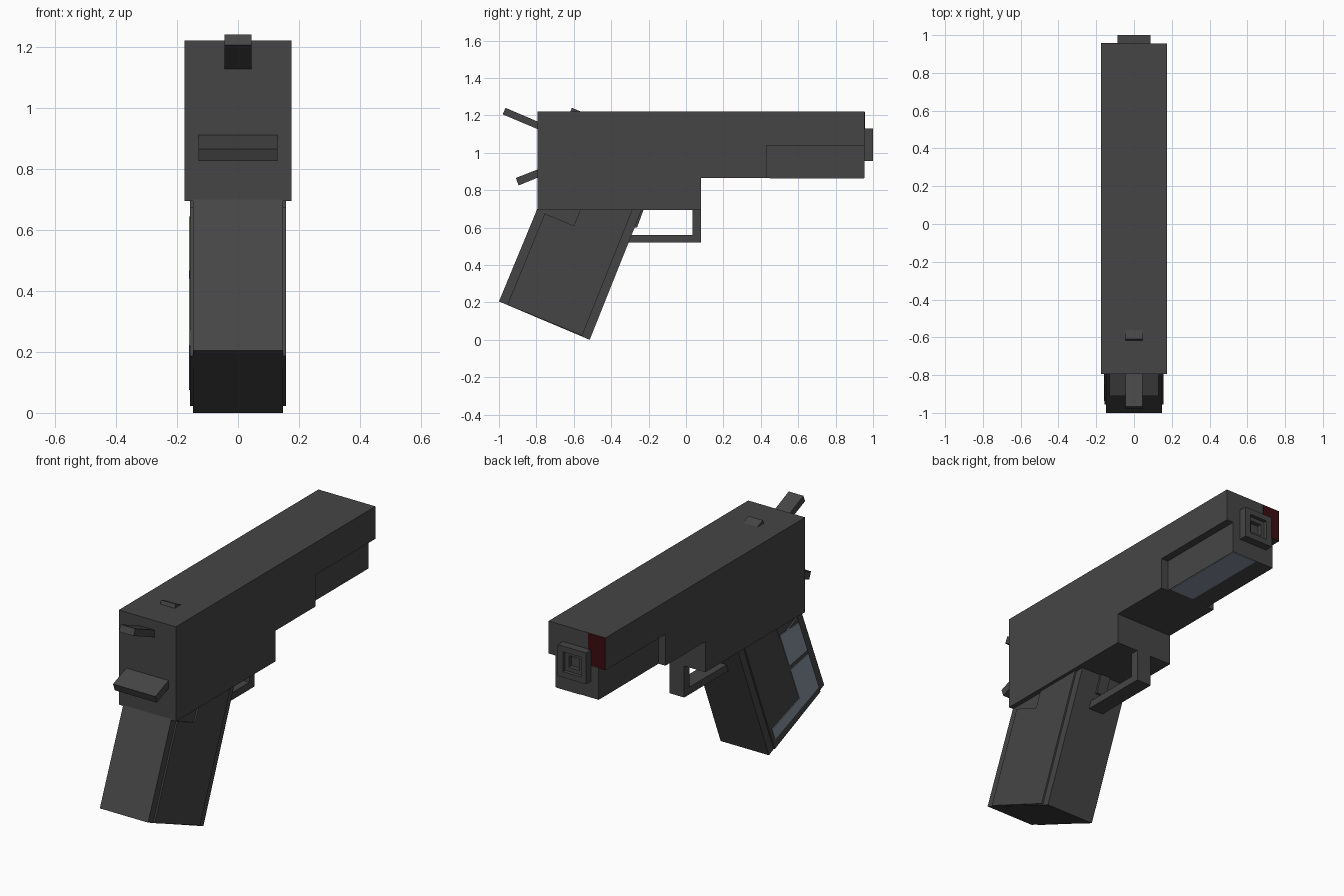
import bpy, bmesh

if "Cube" in bpy.data.objects:
    bpy.data.objects.remove(bpy.data.objects["Cube"])


def material(name, rgb):
    m = bpy.data.materials.new(name)
    m.diffuse_color = (*rgb, 1)
    m.use_nodes = True
    m.node_tree.nodes["Principled BSDF"].inputs["Base Color"].default_value = m.diffuse_color
    return m


DARK = material("dark_grey", (0.06, 0.06, 0.06))
SLATE = material("slate_grey", (0.25, 0.29, 0.36))
RED = material("dark_red", (0.045, 0.004, 0.005))


def prism(name, profile, x0, x1, mat=DARK):
    """Extrude a (y, z) side profile from x0 to x1."""
    bm = bmesh.new()
    face = bm.faces.new([bm.verts.new((x0, y, z)) for y, z in profile])
    ext = bmesh.ops.extrude_face_region(bm, geom=[face])
    verts = [g for g in ext["geom"] if isinstance(g, bmesh.types.BMVert)]
    bmesh.ops.translate(bm, verts=verts, vec=(x1 - x0, 0, 0))
    bmesh.ops.recalc_face_normals(bm, faces=bm.faces)
    me = bpy.data.meshes.new(name)
    bm.to_mesh(me)
    bm.free()
    me.materials.append(mat)
    ob = bpy.data.objects.new(name, me)
    bpy.context.collection.objects.link(ob)
    return ob


def box(name, x, y, z, mat=DARK):
    return prism(name, [(y[0], z[0]), (y[1], z[0]), (y[1], z[1]), (y[0], z[1])], *x, mat)


def square_ring(name, outer, inner, y, zc):
    """Square tube made of four bars, facing along y."""
    for s, side in ((-1, "left"), (1, "right")):
        box(f"{name}_{side}", sorted((s * inner, s * outer)), y, (zc - outer, zc + outer))
    for s, side in ((-1, "bottom"), (1, "top")):
        box(f"{name}_{side}", (-inner, inner), y,
            sorted((zc + s * inner, zc + s * outer)))


# Main body and narrower lower front
prism("body", [(-.795, .695), (.08, .695), (.08, .865), (.43, .865), (.43, 1.04),
               (.955, 1.04), (.955, 1.22), (-.795, 1.22)], -.175, .175)
box("lower_front", (-.133, .133), (.43, .955), (.865, 1.04))

# Muzzle with stepped square bore
square_ring("muzzle", .087, .055, (.955, 1.0), 1.043)
square_ring("bore_step", .055, .033, (.955, .98), 1.043)

# Hammer, rear tang and sight
prism("hammer", [(-.98, 1.205), (-.79, 1.125), (-.79, 1.165), (-.965, 1.24)], -.045, .045)
prism("rear_tang", [(-.91, .865), (-.895, .825), (-.79, .868), (-.79, .912)], -.13, .13)
prism("sight", [(-.622, 1.21), (-.61, 1.24), (-.54, 1.211)], -.045, .045)

# Grip with raised side panels
prism("grip", [(-.795, .70), (-1, .205), (-.515, 0), (-.235, .70)], -.148, .148)
PANEL = [(-.955, .187), (-.755, .675), (-.60, .61), (-.565, .696), (-.285, .696), (-.555, .022)]
for s, side in ((-1, "left"), (1, "right")):
    prism(f"grip_panel_{side}", PANEL, s * .145, s * .157)

# Trigger guard and trigger
prism("trigger_guard", [(-.32, .52), (.08, .52), (.08, .70), (.035, .70), (.035, .56),
                        (-.32, .56)], -.045, .045)
prism("trigger", [(-.30, .60), (-.262, .60), (-.225, .70), (-.27, .70)], -.03, .03)


# Slate patches on the left grip panel
def on_grip(s, t):
    """s runs rear to front, t runs top to bottom."""
    rear = (-.795 - .205 * t, .695 - .49 * t)
    front = (-.235 - .28 * t, .695 - .69 * t)
    return tuple(a + (b - a) * s for a, b in zip(rear, front))


for i, (s0, s1, t0, t1) in enumerate([(.1, .4, .1, .45), (.1, .4, .5, .93), (.4, .88, .83, .93)]):
    prism(f"grip_patch_{i + 1}", [on_grip(s0, t0), on_grip(s1, t0), on_grip(s1, t1),
                                  on_grip(s0, t1)], -.160, -.156, SLATE)

# Slate underside plate and red muzzle corner
box("underside_plate", (-.02, .13), (.45, .953), (.862, .866), SLATE)
box("muzzle_corner_plate", (-.174, -.07), (.954, .958), (1.042, 1.218), RED)
